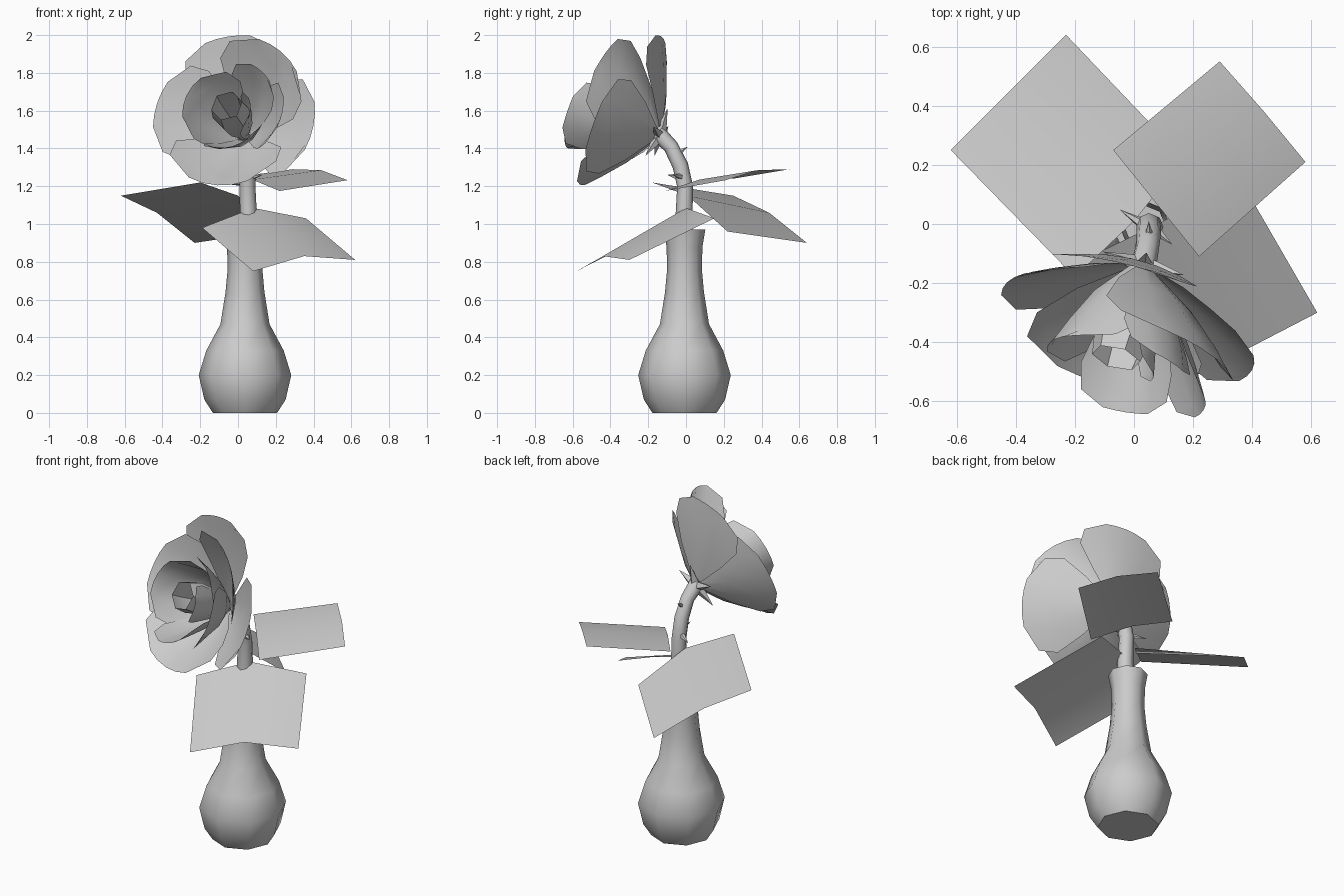
import bpy
from math import cos, sin, radians, pi
from mathutils import Vector

cube = bpy.data.objects.get("Cube")
if cube:
    bpy.data.objects.remove(cube, do_unlink=True)

grey = bpy.data.materials.new("pale_grey")
grey.use_nodes = True
GREY = (0.6, 0.6, 0.6, 1)
grey.diffuse_color = GREY
grey.node_tree.nodes["Principled BSDF"].inputs["Base Color"].default_value = GREY


def make(name, verts, faces):
    mesh = bpy.data.meshes.new(name)
    mesh.from_pydata(verts, [], faces)
    mesh.materials.append(grey)
    mesh.shade_smooth()
    mesh.set_sharp_from_angle(angle=radians(50))
    obj = bpy.data.objects.new(name, mesh)
    bpy.context.collection.objects.link(obj)
    return obj


def grid_faces(rows, cols, closed=False):
    """Quads joining consecutive rows of points."""
    span = cols if closed else cols - 1
    return [(r * cols + c, r * cols + (c + 1) % cols,
             (r + 1) * cols + (c + 1) % cols, (r + 1) * cols + c)
            for r in range(rows - 1) for c in range(span)]


def ring(centre, axis, radius, sides):
    """Circle of points square to an axis."""
    turn = Vector((0, 0, 1)).rotation_difference(axis)
    return [centre + turn @ Vector((radius * cos(2 * pi * i / sides),
                                    radius * sin(2 * pi * i / sides), 0))
            for i in range(sides)]


def tube(name, path, radii, sides):
    """Rings along a path, with the first end capped."""
    path = [Vector(p) for p in path]
    verts = []
    for i, p in enumerate(path):
        axis = path[min(i + 1, len(path) - 1)] - path[max(i - 1, 0)]
        verts += ring(p, axis.normalized(), radii[i], sides)
    faces = grid_faces(len(path), sides, True)
    faces.append(tuple(reversed(range(sides))))
    return make(name, verts, faces)


def spike(name, start, tip, radius, sides=5):
    start, tip = Vector(start), Vector(tip)
    verts = ring(start, (tip - start).normalized(), radius, sides) + [tip]
    return make(name, verts, [(i, (i + 1) % sides, sides) for i in range(sides)])


# Vase: turned profile with a thin lip
profile = [(.17, 0), (.215, .07), (.245, .2), (.205, .33), (.13, .47), (.103, .64),
           (.092, .76), (.095, .88), (.11, .97), (.085, .97), (.07, .8)]
SIDES = 8
vase_verts = [(.037 + r * cos(2 * pi * i / SIDES), -.008 + r * sin(2 * pi * i / SIDES), z)
              for r, z in profile for i in range(SIDES)]
make("vase", vase_verts,
     grid_faces(len(profile), SIDES, True) + [tuple(reversed(range(SIDES)))])

# Stem: bends forward into the bloom
tube("stem", [(.055, -.01, .75), (.055, -.01, 1.05), (.05, -.005, 1.2),
              (.05, -.03, 1.31), (.045, -.08, 1.41), (.03, -.15, 1.48)],
     [.045, .045, .042, .042, .04, .045], 8)

# Thorns
for start, tip in [((.03, 0, 1.22), (-.05, .05, 1.21)),
                   ((.07, -.02, 1.25), (.13, -.07, 1.26)),
                   ((.05, -.04, 1.25), (.04, -.1, 1.26)),
                   ((.05, -.05, 1.37), (.05, .01, 1.41))]:
    spike("thorn", start, tip, .02)

# Leaves: near edge then far edge, each folded at its middle point
leaves = {
    "front_leaf": [(-.19, -.13, .98), (.08, 0, 1.085), (.36, .15, 1.03),
                   (.08, -.58, .75), (.35, -.44, .83), (.62, -.3, .81)],
    "right_leaf": [(-.2, -.18, 1.22), (0, .01, 1.15), (.17, .22, .96),
                   (-.62, .25, 1.15), (-.43, .44, 1.06), (-.23, .64, .9)],
    "back_leaf": [(-.07, .25, 1.24), (.075, .07, 1.235), (.22, -.11, 1.175),
                  (.29, .55, 1.29), (.44, .38, 1.285), (.58, .21, 1.232)],
}
for name, points in leaves.items():
    make(name, points, grid_faces(2, 3))

# Bloom frame: axis out of the flower, sideways and upward directions
base = Vector((.03, -.14, 1.47))
axis = Vector((-.26, -.9, .36)).normalized()
side = Vector((0, 0, 1)).cross(axis).normalized()
up = axis.cross(side)


def radial(angle):
    return side * cos(radians(angle)) + up * sin(radians(angle))


def petal(name, start, end, radius, height, bulge):
    """Fan cut from a cup, with its upper corners trimmed round."""
    middle, half = (start + end) / 2, (end - start) / 2
    verts = []
    rows = [(.05, 1), (.4, 1), (.75, .95), (.93, .75), (1, .35)]
    for t, spread in rows:
        for s in (-1, -.5, 0, .5, 1):
            out = radial(middle + half * spread * s)
            verts.append(base + out * radius * t ** bulge + axis * height * t)
    make(name, verts, grid_faces(len(rows), 5))


# Petals from the outside in
petal("top_outer_petal", 58, 142, .49, .2, .75)
petal("left_outer_petal", -55, 45, .455, .24, .8)
petal("bottom_outer_petal", 198, 335, .4, .3, .75)
petal("right_outer_petal", 118, 218, .435, .23, .8)
petal("left_upper_petal", -5, 108, .43, .36, .75)
petal("left_middle_petal", -50, 38, .335, .43, .7)
petal("left_fold_petal", 5, 95, .28, .39, .65)
petal("bottom_middle_petal", 235, 345, .245, .44, .6)
petal("right_inner_petal", 75, 245, .235, .38, .55)
petal("left_inner_petal", -60, 70, .14, .38, .5)

# Heart of the bloom: small open bud
tube("heart", [base + axis * h + up * h * .08 for h in (.02, .15, .27, .36)],
     [.03, .08, .1, .085], 6)

# Sepals under the bloom
for i in range(5):
    out = radial(90 + 72 * i)
    spike("sepal", base + out * .02, base + out * .15 + axis * .01, .03, 4)
